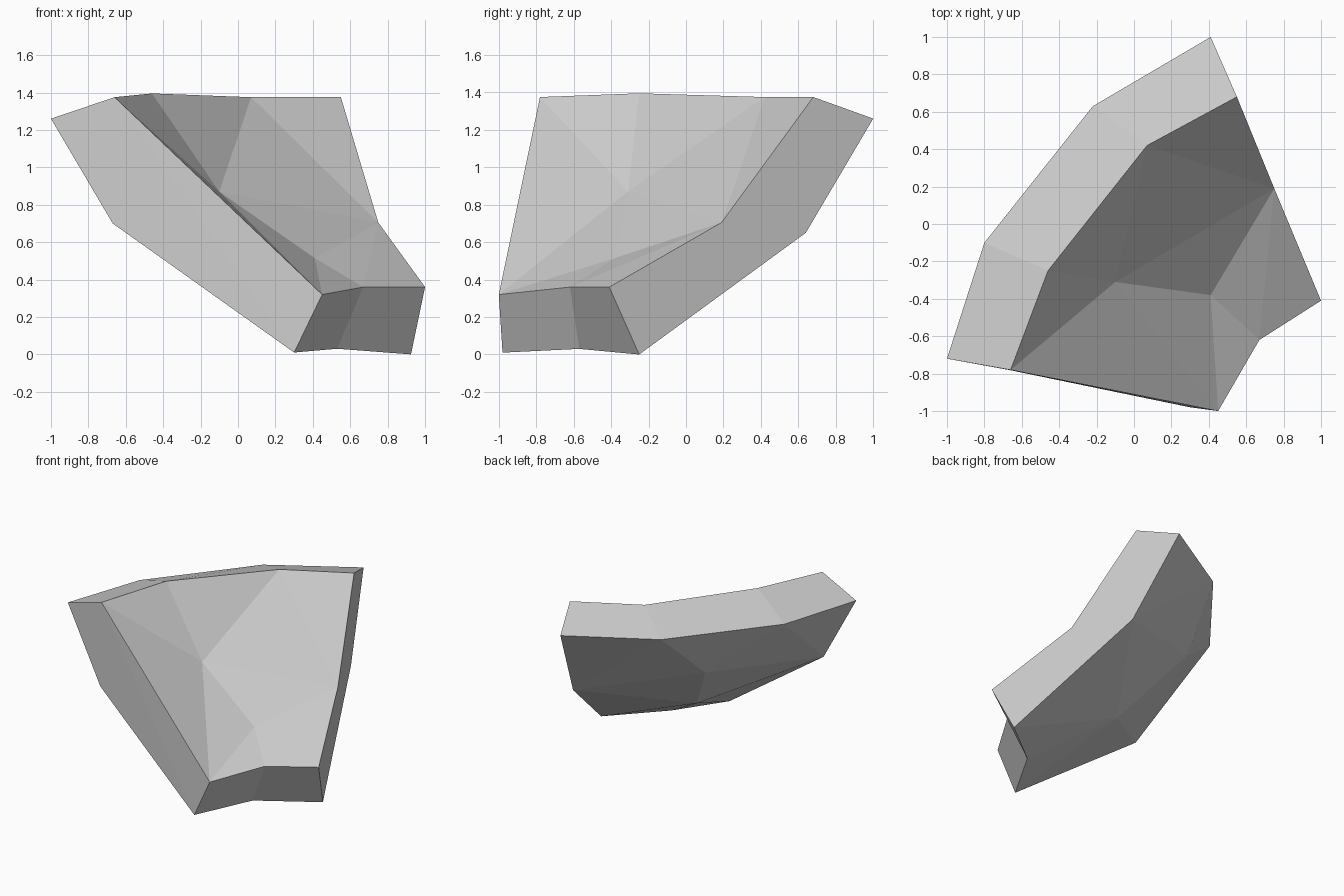
import bpy
import bmesh

if "Cube" in bpy.data.objects:
    bpy.data.objects.remove(bpy.data.objects["Cube"])

# Single matte grey
grey = bpy.data.materials.new("plain grey")
grey.diffuse_color = (0.6, 0.6, 0.6, 1.0)
grey.use_nodes = True
grey.node_tree.nodes["Principled BSDF"].inputs["Base Color"].default_value = grey.diffuse_color

# Control points: a-h run around the rim, i-j lie in the bowl, k is a side corner
INNER = {
    "a": (-0.66, -0.78, 1.375), "b": (-0.46, -0.25, 1.395),
    "c": (0.07, 0.42, 1.375), "d": (0.55, 0.68, 1.375),
    "e": (0.75, 0.19, 0.705), "f": (1.0, -0.41, 0.36),
    "g": (0.67, -0.62, 0.36), "h": (0.45, -1.0, 0.32),
    "i": (-0.10, -0.31, 0.87), "j": (0.41, -0.38, 0.515),
}
OUTER = {
    "a": (-1.0, -0.72, 1.26), "b": (-0.80, -0.10, 1.255),
    "c": (-0.22, 0.63, 1.255), "d": (0.41, 1.0, 1.26),
    "e": (0.55, 0.64, 0.65), "f": (0.925, -0.25, 0.0),
    "g": (0.53, -0.57, 0.03), "h": (0.30, -0.98, 0.01),
    "i": (-0.32, 0.217, 0.86), "j": (0.02, -0.168, 0.378),
    "k": (-0.67, -0.78, 0.70),
}

bm = bmesh.new()
inner = {n: bm.verts.new(p) for n, p in INNER.items()}
outer = {n: bm.verts.new(p) for n, p in OUTER.items()}


def skin(verts, facets):
    """Add one facet per word, each letter naming a corner."""
    for word in facets.split():
        bm.faces.new([verts[n] for n in word])


# Hollow inner face
skin(inner, "iab ibc ice cde iej iha ijh jgh jeg efg")

# Bulging outer face
skin(outer, "abk bik bci cei cde ikj iej jef jfg jgh jhk")

# Thick rim joining the two faces
for m, n in zip("abcdefg", "bcdefgh"):
    bm.faces.new((inner[m], inner[n], outer[n], outer[m]))

# Side wall with its extra corner
bm.faces.new((inner["a"], outer["a"], outer["k"]))
bm.faces.new((inner["a"], outer["k"], outer["h"]))
bm.faces.new((inner["a"], outer["h"], inner["h"]))

bmesh.ops.recalc_face_normals(bm, faces=bm.faces[:])
mesh = bpy.data.meshes.new("curved_shell_plate")
bm.to_mesh(mesh)
bm.free()
mesh.materials.append(grey)
plate = bpy.data.objects.new("curved_shell_plate", mesh)
bpy.context.collection.objects.link(plate)
